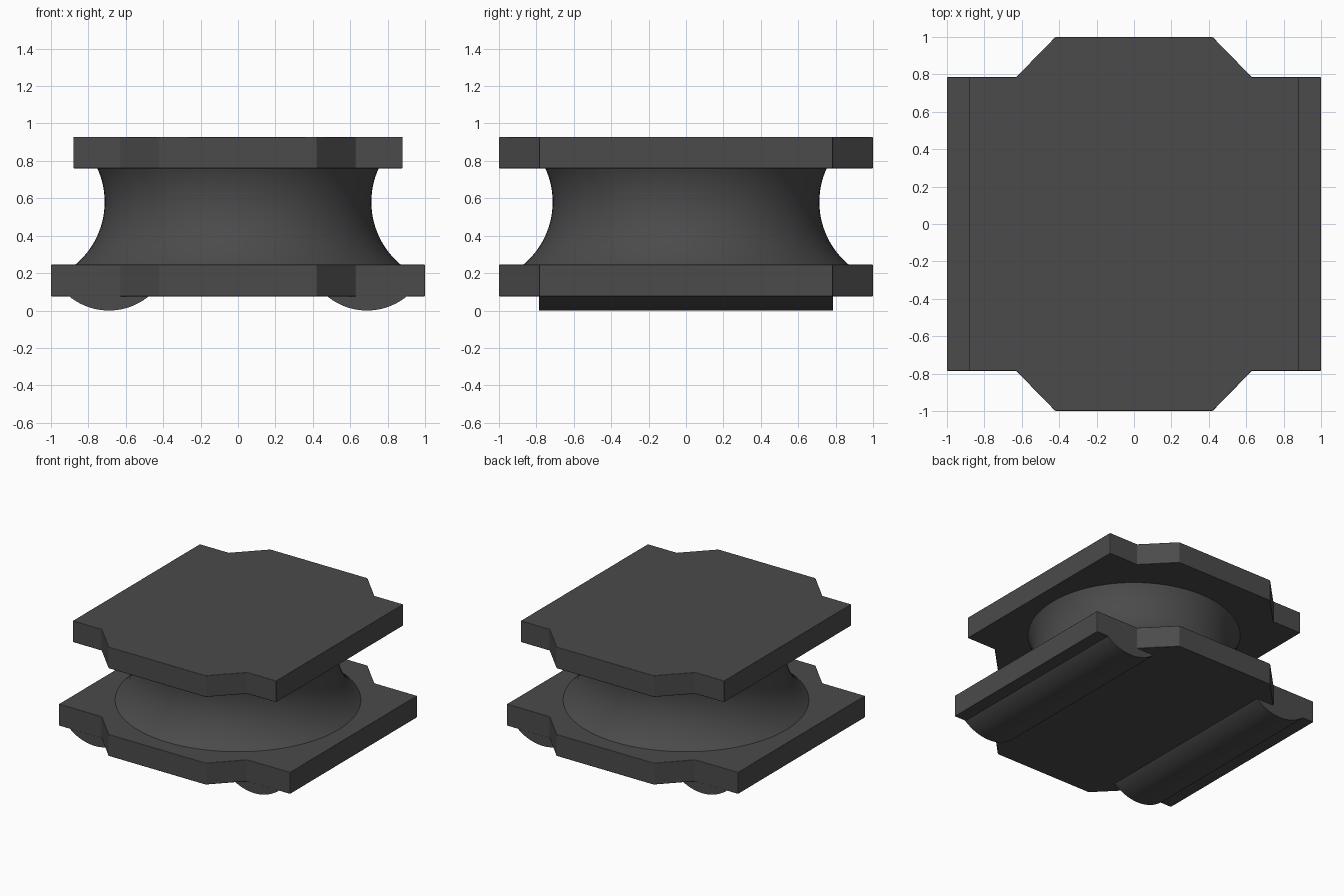
import bpy
import bmesh
import math

cube = bpy.data.objects.get("Cube")
if cube:
    bpy.data.objects.remove(cube, do_unlink=True)

# Single dark grey material
grey = bpy.data.materials.new("dark_grey")
grey.use_nodes = True
colour = (0.07, 0.07, 0.07, 1)
grey.diffuse_color = colour
grey.node_tree.nodes["Principled BSDF"].inputs["Base Color"].default_value = colour


def finish(name, bm, bevel=0.0):
    bmesh.ops.recalc_face_normals(bm, faces=bm.faces)
    mesh = bpy.data.meshes.new(name)
    bm.to_mesh(mesh)
    bm.free()
    mesh.materials.append(grey)
    obj = bpy.data.objects.new(name, mesh)
    bpy.context.collection.objects.link(obj)
    bpy.ops.object.select_all(action='DESELECT')
    obj.select_set(True)
    bpy.context.view_layer.objects.active = obj
    bpy.ops.object.shade_smooth_by_angle(angle=math.radians(30))
    if bevel:
        mod = obj.modifiers.new("soft_edges", 'BEVEL')
        mod.width = bevel
        mod.segments = 2
        mod.limit_method = 'ANGLE'
        mod.harden_normals = True
    return obj


def prism(name, outline, extrude, bevel=0.0):
    """Extrude a closed outline of 3D points along a vector."""
    bm = bmesh.new()
    face = bm.faces.new([bm.verts.new(p) for p in outline])
    ext = bmesh.ops.extrude_face_region(bm, geom=[face])
    moved = [v for v in ext["geom"] if isinstance(v, bmesh.types.BMVert)]
    bmesh.ops.translate(bm, verts=moved, vec=extrude)
    return finish(name, bm, bevel)


def plate(name, half_width, z0, z1):
    """Flat plate with a chamfered tongue at front and back."""
    quarter = [(half_width, 0.785), (0.63, 0.785), (0.42, 1.0)]
    back = quarter + [(-x, y) for x, y in reversed(quarter)]
    outline = back + [(-x, -y) for x, y in back]
    prism(name, [(x, y, z0) for x, y in outline], (0, 0, z1 - z0), 0.005)


plate("bottom_plate", 1.0, 0.075, 0.245)
plate("top_plate", 0.88, 0.76, 0.928)

# Waisted round core, a concave arc turned about z
WAIST, ARC, MID = 0.713, 0.436, 0.58
Z0, Z1, RINGS, SIDES = 0.24, 0.765, 20, 96
bm = bmesh.new()
profile = []
for i in range(RINGS + 1):
    z = Z0 + (Z1 - Z0) * i / RINGS
    r = WAIST + ARC - math.sqrt(ARC ** 2 - (z - MID) ** 2)
    profile.append(bm.verts.new((r, 0, z)))
edges = [bm.edges.new(pair) for pair in zip(profile, profile[1:])]
bmesh.ops.spin(bm, geom=profile + edges, cent=(0, 0, 0), axis=(0, 0, 1),
               angle=math.tau, steps=SIDES, use_duplicate=False)
bmesh.ops.remove_doubles(bm, verts=bm.verts, dist=1e-4)
bmesh.ops.holes_fill(bm, edges=[e for e in bm.edges if e.is_boundary], sides=0)
finish("waisted_core", bm)

# Rounded runners under the bottom plate
RADIUS, SPREAD = 0.335, math.radians(40)
for side, sx in (("left", 1), ("right", -1)):
    arc = []
    for i in range(25):
        a = -SPREAD + 2 * SPREAD * i / 24
        arc.append((sx * 0.69 + RADIUS * math.sin(a), -0.785,
                    RADIUS - RADIUS * math.cos(a)))
    prism(side + "_runner", arc, (0, 1.57, 0))
